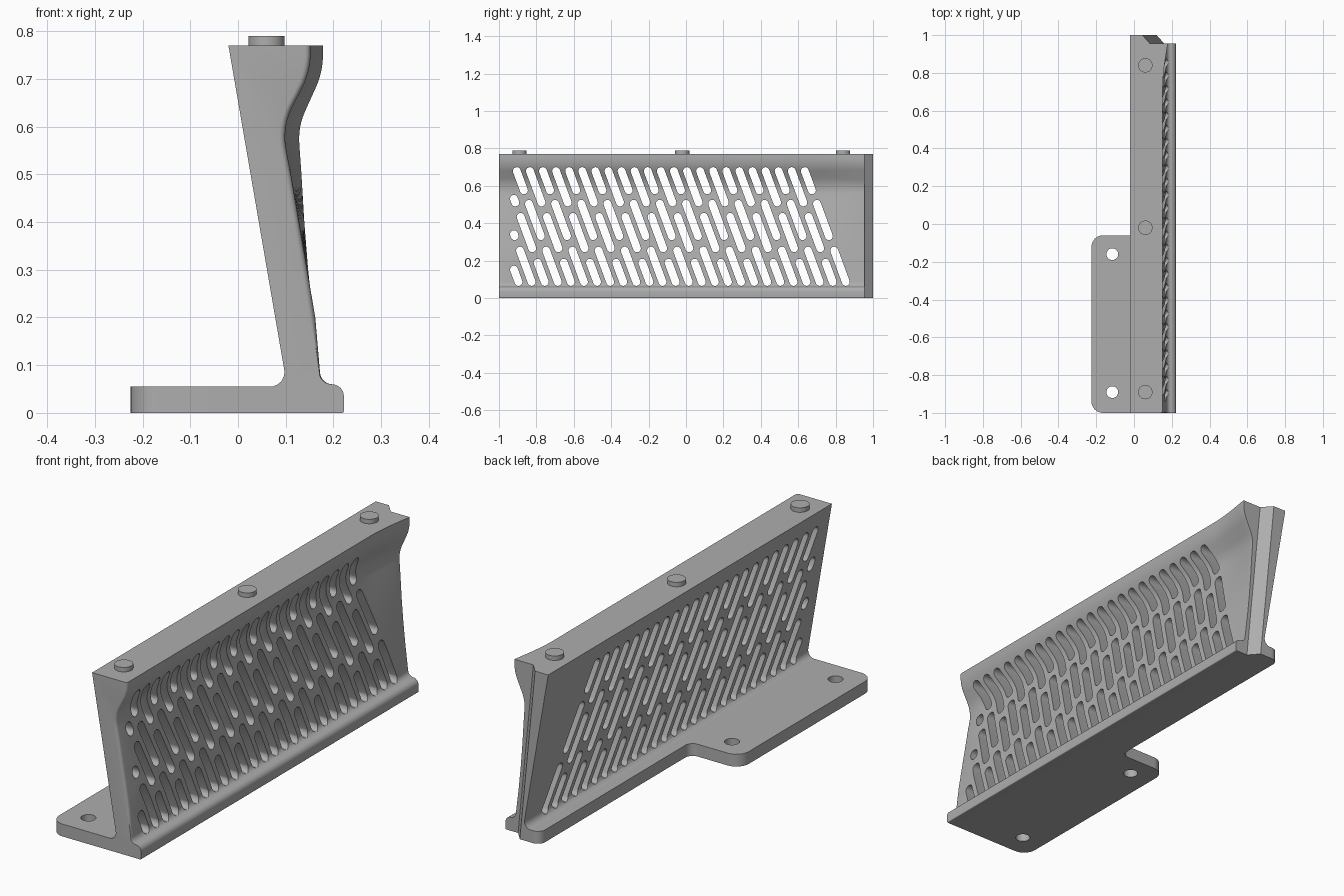
import bpy, bmesh, math
from mathutils import Vector

if "Cube" in bpy.data.objects:
    bpy.data.objects.remove(bpy.data.objects["Cube"])

grey = bpy.data.materials.new("plain_grey")
grey.use_nodes = True
COLOR = (0.42, 0.42, 0.42, 1)
grey.diffuse_color = COLOR
grey.node_tree.nodes["Principled BSDF"].inputs["Base Color"].default_value = COLOR


def rounded(corners, steps=6):
    """Closed 2D outline from (u, v, radius) corners, with rounded corners."""
    out = []
    for i, (u, v, r) in enumerate(corners):
        p = Vector((u, v))
        if r == 0:
            out.append(p)
            continue
        a = (Vector(corners[i - 1][:2]) - p).normalized()
        b = (Vector(corners[(i + 1) % len(corners)][:2]) - p).normalized()
        half = a.angle(b) / 2
        centre = p + (a + b).normalized() * (r / math.sin(half))
        start = p + a * (r / math.tan(half)) - centre
        end = p + b * (r / math.tan(half)) - centre
        for s in range(steps + 1):
            out.append(centre + start.lerp(end, s / steps).normalized() * r)
    return out


def loft(bm, rings):
    """Skin a list of equal rings of 3D points and cap both ends."""
    rows = [[bm.verts.new(p) for p in ring] for ring in rings]
    n = len(rows[0])
    for low, high in zip(rows, rows[1:]):
        for i in range(n):
            j = (i + 1) % n
            bm.faces.new((low[i], low[j], high[j], high[i]))
    bm.faces.new(rows[0])
    bm.faces.new(rows[-1][::-1])


def make(name, ring_sets):
    bm = bmesh.new()
    for rings in ring_sets:
        loft(bm, rings)
    bmesh.ops.recalc_face_normals(bm, faces=bm.faces)
    mesh = bpy.data.meshes.new(name)
    bm.to_mesh(mesh)
    bm.free()
    mesh.materials.append(grey)
    obj = bpy.data.objects.new(name, mesh)
    bpy.context.collection.objects.link(obj)
    return obj


def cut(obj, cutter):
    mod = obj.modifiers.new("cut", "BOOLEAN")
    mod.operation, mod.solver, mod.object = "DIFFERENCE", "EXACT", cutter
    bpy.context.view_layer.update()
    graph = bpy.context.evaluated_depsgraph_get()
    mesh = bpy.data.meshes.new_from_object(obj.evaluated_get(graph))
    obj.modifiers.clear()
    obj.data = mesh
    bpy.data.objects.remove(cutter)


def smooth(obj):
    bpy.ops.object.select_all(action="DESELECT")
    obj.select_set(True)
    bpy.context.view_layer.objects.active = obj
    bpy.ops.object.shade_smooth_by_angle(angle=math.radians(30))


def disc(x, y, r, z0, z1, n=32):
    ring = [(x + r * math.cos(math.tau * i / n), y + r * math.sin(math.tau * i / n)) for i in range(n)]
    return [[(u, v, z) for u, v in ring] for z in (z0, z1)]


# Leaning wall: corners are x at the front, x at the flared back, z, radius
SEAM = 0.066
WALL = [(SEAM, SEAM, 0, 0), (0.222, 0.222, 0, 0.004), (0.222, 0.222, 0.06, 0.025),
        (0.174, 0.174, 0.06, 0.026),
        (0.150, 0.157, 0.2, 0), (0.133, 0.147, 0.3, 0), (0.116, 0.139, 0.4, 0), (0.099, 0.133, 0.5, 0),
        (0.080, 0.126, 0.6, 0.14), (0.14, 0.178, 0.715, 0.16), (0.14, 0.178, 0.77, 0),
        (-0.02, -0.02, 0.77, 0), (0.103, 0.103, 0.055, 0.03), (SEAM, SEAM, 0.055, 0)]
EDGE = 0.012


def wall_section(y, bulge, flare):
    corners = []
    for x0, x1, z, r in WALL:
        start = x0 + (bulge if x1 != x0 else 0)
        corners.append((start + (x1 - start) * flare, z, r))
    return [(p.x, y, p.y) for p in rounded(corners)]


sections = []
for i in range(5):
    a = math.radians(22.5 * i)
    sections.append(wall_section(-1 + EDGE * (1 - math.cos(a)), EDGE * math.sin(a), 0))
for i in range(11):
    t = i / 10
    sections.append(wall_section(0.72 + 0.23 * t, EDGE, t * t * (1.6 - 0.6 * t)))
sections.append(wall_section(1, EDGE, 1))
wall = make("slotted_wall", [sections])

# Chamfered step at the back end
notch = []
for z, x in ((-0.05, 0.125), (0.85, 0.037)):
    notch.append([(u, v, z) for u, v in ((x - 0.05, 1.056), (x + 0.04, 0.955), (0.4, 0.955), (0.4, 1.056))])
cut(wall, make("end_notch_cutter", [notch]))

# Staggered slanted slots along parallel lines
SLOPE, HALF = 0.37, 0.021
SPANS = (((0.70, 0.555), (0.525, 0.31), (0.275, 0.065)),
         ((0.70, 0.49), (0.455, 0.245), (0.21, 0.065)))
slots = []
for k in range(26):
    foot = 0.855 - 0.07 * k
    for top, bottom in SPANS[k % 2]:
        high, low = top - HALF, bottom + HALF
        high = min(high, 0.085 + (foot + 0.92) / SLOPE)
        if high < low + 0.01:
            continue
        ring = []
        for z, turn in ((high, 0), (low, math.pi)):
            for s in range(9):
                a = turn + math.atan(SLOPE) + math.pi * s / 8
                ring.append((foot - SLOPE * (z - 0.085) + HALF * math.cos(a), z + HALF * math.sin(a)))
        slots.append([[(x, y, z) for y, z in ring] for x in (-0.2, 0.4)])
cut(wall, make("slot_cutter", slots))
smooth(wall)

# Foot plate with a wide mounting tab
outline = rounded([(SEAM, -1, 0), (SEAM, 1, 0), (0.02, 1, 0.035), (0.02, -0.06, 0.035),
                   (-0.225, -0.06, 0.06), (-0.225, -1, 0.06)])
foot_plate = make("foot_plate", [[[(p.x, p.y, z) for p in outline] for z in (0, 0.055)]])
cut(foot_plate, make("bolt_hole_cutter", [disc(-0.115, y, 0.031, -0.1, 0.2) for y in (-0.16, -0.89)]))
smooth(foot_plate)

# Locating pins on the top edge
for label, y in (("front", -0.89), ("middle", -0.02), ("back", 0.84)):
    smooth(make(label + "_pin", [disc(0.06, y, 0.038, 0.765, 0.79)]))
